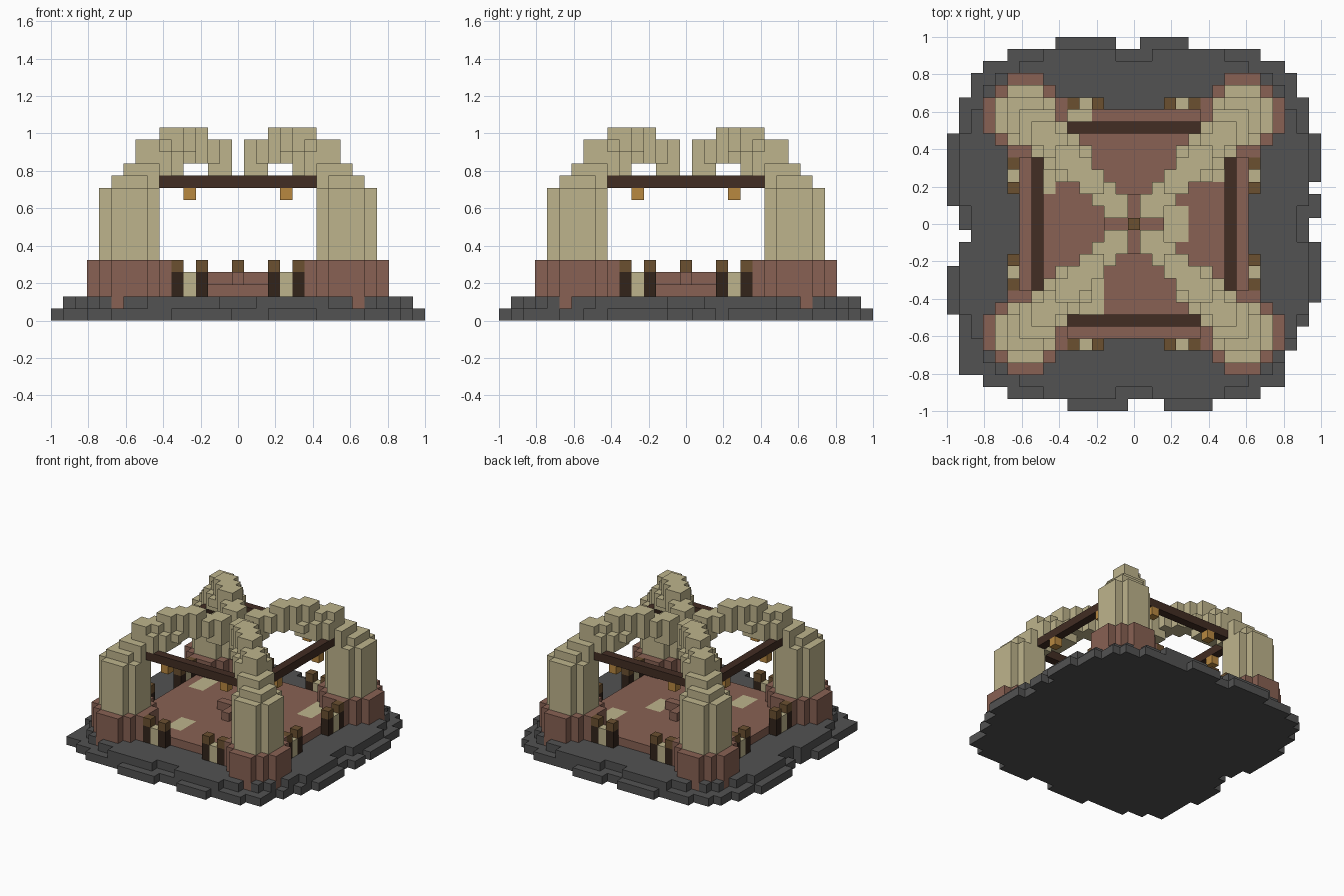
import bpy
import bmesh
from mathutils import Vector

if "Cube" in bpy.data.objects:
    bpy.data.objects.remove(bpy.data.objects["Cube"])

UNIT = 2 / 31          # size of one block
SIGNS = (-1, 1)


def material(name, rgb):
    def linear(c):
        c /= 255
        return c / 12.92 if c < 0.04 else ((c + 0.055) / 1.055) ** 2.4
    colour = [linear(c) for c in rgb] + [1]
    mat = bpy.data.materials.new(name)
    mat.use_nodes = True
    mat.diffuse_color = colour
    shader = mat.node_tree.nodes["Principled BSDF"]
    shader.inputs["Base Color"].default_value = colour
    shader.inputs["Roughness"].default_value = 0.9
    return mat


STONE = material("dark grey stone", (82, 82, 82))
BRICK = material("red brown brick", (136, 97, 83))
CREAM = material("pale bone", (190, 180, 140))
BEAM = material("dark beam wood", (66, 45, 35))
POST = material("charred post", (50, 36, 26))
CAP = material("brown post cap", (107, 80, 48))
LAMP = material("amber lantern", (184, 136, 64))

grid = {}              # block position -> (part, material)


def fill(part, mat, cells):
    for cell in cells:
        grid[cell] = (part, mat)


def box(xs, ys, zs):
    """Blocks of an inclusive range on each axis."""
    (a, b), (c, d), (e, f) = xs, ys, zs
    return [(x, y, z) for x in range(a, b + 1)
            for y in range(c, d + 1) for z in range(e, f + 1)]


def disc(centre, radius_sq, zs):
    r = 4
    span = (centre - r, centre + r)
    return [(x, y, z) for x, y, z in box(span, span, zs)
            if (x - centre) ** 2 + (y - centre) ** 2 <= radius_sq]


def corners(cells):
    return [(x * sx, y * sy, z) for x, y, z in cells for sx in SIGNS for sy in SIGNS]


def sides(cells):
    """Repeat a front/back feature on all four sides."""
    return corners(cells) + corners([(y, x, z) for x, y, z in cells])


# Ragged lower slab: rounded body, then uneven lobes along its rim
def slab(part, half_widths, z):
    for y, w in enumerate(half_widths):
        for s in SIGNS:
            fill(part, STONE, box((-w, w), (s * y, s * y), (z, z)))


slab("lower_slab", [14] * 11 + [13, 13, 12, 10], 0)
for lo, hi in ((-6, -2), (1, 4)):
    fill("lower_slab", STONE, box((lo, hi), (15, 15), (0, 0)))
for lo, hi in ((-5, -1), (3, 6)):
    fill("lower_slab", STONE, box((lo, hi), (-15, -15), (0, 0)))
for lo, hi in ((2, 7), (-7, -4)):
    fill("lower_slab", STONE, box((-15, -15), (lo, hi), (0, 0)))
for lo, hi in ((4, 7), (1, 2), (-6, -2)):
    fill("lower_slab", STONE, box((15, 15), (lo, hi), (0, 0)))
fill("lower_slab", STONE, box((-14, -14), (-12, -11), (0, 0)))
for cell in ((-14, -1, 0), (13, -11, 0), (13, -12, 0), (14, -9, 0), (14, -10, 0)):
    grid.pop(cell, None)

# Upper slab
slab("upper_slab", [13] * 10 + [12, 12, 11, 9], 1)
fill("upper_slab", STONE, sides(box((2, 7), (14, 14), (1, 1))))

# Brick floor with worn pale patches
fill("floor", BRICK, box((-9, 9), (-9, 9), (2, 2)))
for xs, ys in (((-4, -3), (-7, -5)), ((3, 4), (-1, 1)), ((-5, -4), (9, 9)),
               ((-8, -7), (3, 5)), ((6, 7), (4, 7))):
    fill("floor", CREAM, box(xs, ys, (2, 2)))

# Central cross with a capped stub
fill("centre_cross", BRICK, box((-2, 2), (0, 0), (3, 3)) + box((0, 0), (-2, 2), (3, 3)))
fill("centre_cross", CAP, [(0, 0, 4)])

# Corner plinths and pillars
fill("plinth", BRICK, corners(disc(9, 10, (1, 4))))
fill("pillar", CREAM, corners(disc(9, 5, (5, 10))))


# Curved ribs leaning to the middle, one diagonal run per layer
def rib(lo, hi, z):
    run = [(x, y, z) for x, y, z in box((lo, hi), (lo, hi), (z, z))
           if abs(x - y) <= (1 if x + y < 10 or z > 13 else 2)]
    fill("rib", CREAM, corners(run))


for lo, hi, z in ((7, 10, 11), (5, 9, 12), (1, 2, 12), (1, 8, 13), (1, 8, 14), (3, 6, 15)):
    rib(lo, hi, z)

# Tie beams with hanging lanterns
fill("tie_beam", BEAM, sides(box((0, 6), (8, 8), (11, 11))))
fill("lantern", LAMP, sides([(4, 8, 10)]))

# Railing posts in pairs with a pale block between
for x in (3, 5):
    fill("railing_post", POST, sides(box((x, x), (10, 10), (2, 3))))
    fill("railing_post", CAP, sides([(x, 10, 4)]))
fill("railing_block", CREAM, sides(box((4, 4), (10, 10), (2, 3))))


# Turn each part into a mesh of its exposed block faces
def build(part):
    bm = bmesh.new()
    mats, verts = [], {}

    def vert(p):
        key = tuple(round(c * 2) for c in p)
        if key not in verts:
            verts[key] = bm.verts.new(Vector(p) * UNIT)
        return verts[key]

    for cell, (name, mat) in grid.items():
        if name != part:
            continue
        if mat not in mats:
            mats.append(mat)
        for axis in range(3):
            for s in SIGNS:
                n = Vector([s if k == axis else 0 for k in range(3)])
                if tuple(int(a + b) for a, b in zip(cell, n)) in grid:
                    continue
                u = Vector([1 if k == (axis + 1) % 3 else 0 for k in range(3)])
                v = n.cross(u)
                mid = Vector(cell) + Vector((0, 0, 0.5)) + n / 2
                quad = [mid + (u * a + v * b) / 2
                        for a, b in ((-1, -1), (1, -1), (1, 1), (-1, 1))]
                face = bm.faces.new([vert(p) for p in quad])
                face.material_index = mats.index(mat)
    bmesh.ops.dissolve_limit(bm, angle_limit=0.01, verts=bm.verts[:],
                             edges=bm.edges[:], delimit={'MATERIAL'})
    mesh = bpy.data.meshes.new(part)
    bm.to_mesh(mesh)
    bm.free()
    for mat in mats:
        mesh.materials.append(mat)
    bpy.context.collection.objects.link(bpy.data.objects.new(part, mesh))


for part in sorted({name for name, _ in grid.values()}):
    build(part)
